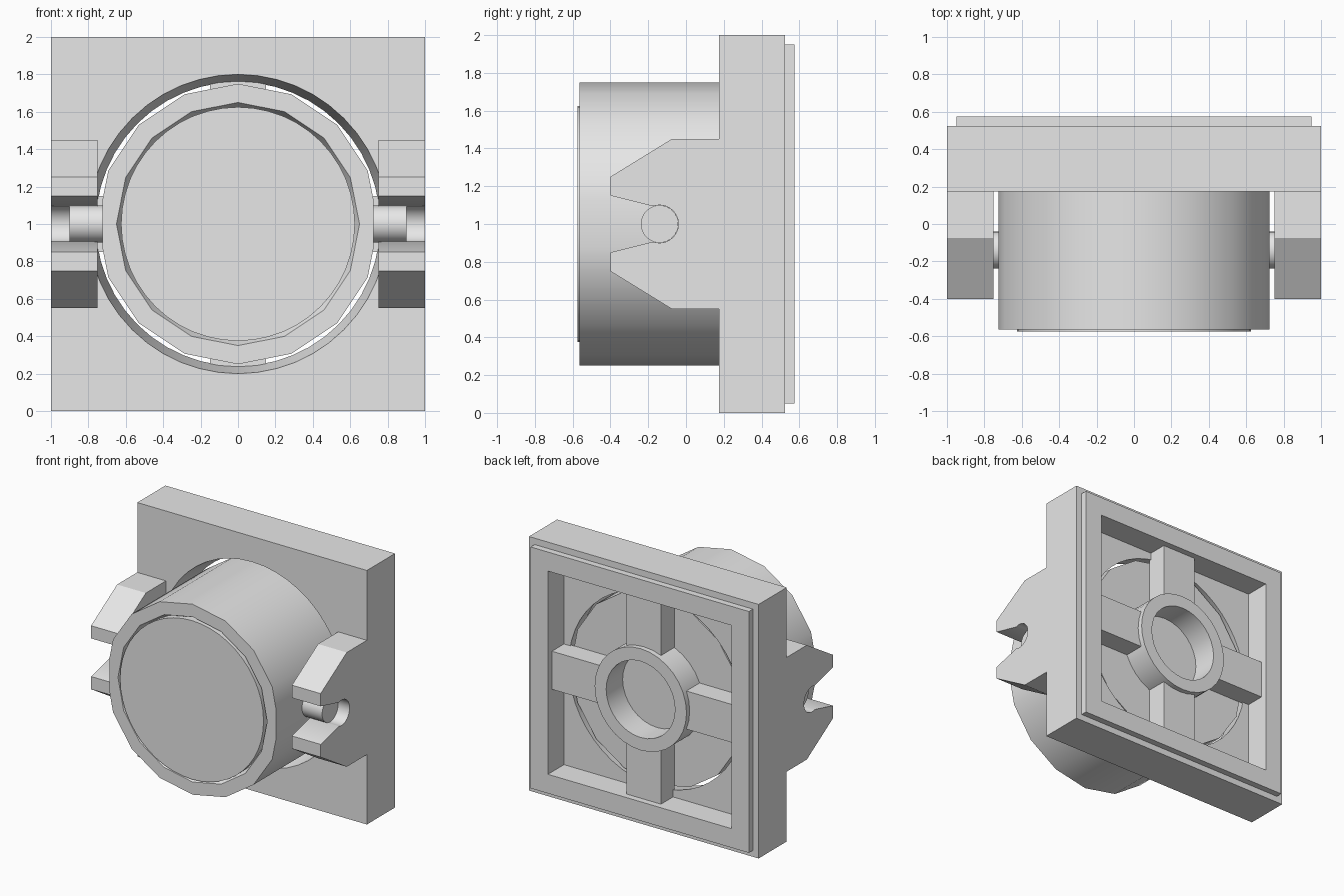
import bpy, bmesh, math
from mathutils import Vector, Matrix

if "Cube" in bpy.data.objects:
    bpy.data.objects.remove(bpy.data.objects["Cube"], do_unlink=True)

grey = bpy.data.materials.new("light_grey")
grey.use_nodes = True
COLOUR = (0.8, 0.8, 0.8, 1)
grey.diffuse_color = COLOUR
grey.node_tree.nodes["Principled BSDF"].inputs["Base Color"].default_value = COLOUR

CENTRE_Z = 1.0


def finish(bm, name, smooth=False):
    bmesh.ops.remove_doubles(bm, verts=bm.verts, dist=1e-5)
    bmesh.ops.recalc_face_normals(bm, faces=bm.faces)
    mesh = bpy.data.meshes.new(name)
    bm.to_mesh(mesh)
    bm.free()
    mesh.materials.append(grey)
    obj = bpy.data.objects.new(name, mesh)
    bpy.context.collection.objects.link(obj)
    if smooth:
        smooth_shade(obj)
    return obj


def smooth_shade(obj):
    bpy.ops.object.select_all(action='DESELECT')
    obj.select_set(True)
    bpy.context.view_layer.objects.active = obj
    bpy.ops.object.shade_smooth_by_angle(angle=math.radians(30))


def box(name, x, y, z):
    """Box from (min, max) pairs."""
    bm = bmesh.new()
    bmesh.ops.create_cube(bm, size=1)
    for v in bm.verts:
        v.co = [p[0] if c < 0 else p[1] for c, p in zip(v.co, (x, y, z))]
    return finish(bm, name)


def lathe(name, profile, sides, flat=None, closed=False):
    """Turn (y, radius) points about the horizontal axis; optionally trim both sides."""
    bm = bmesh.new()
    pts = [bm.verts.new((0, y, r)) for y, r in profile]
    pairs = list(zip(pts, pts[1:])) + ([(pts[-1], pts[0])] if closed else [])
    edges = [bm.edges.new(p) for p in pairs]
    bmesh.ops.spin(bm, geom=pts + edges, cent=(0, 0, 0), axis=(0, 1, 0),
                   angle=math.tau, steps=sides)
    bmesh.ops.remove_doubles(bm, verts=bm.verts, dist=1e-5)
    if flat:
        for s in (-1, 1):
            cut = bmesh.ops.bisect_plane(
                bm, geom=bm.verts[:] + bm.edges[:] + bm.faces[:],
                plane_co=(s * flat, 0, 0), plane_no=(s, 0, 0), clear_outer=True)
            rim = [e for e in cut["geom_cut"] if isinstance(e, bmesh.types.BMEdge)]
            bmesh.ops.contextual_create(bm, geom=rim)
    bmesh.ops.translate(bm, verts=bm.verts, vec=(0, 0, CENTRE_Z))
    return finish(bm, name, True)


def cut(obj, cutters):
    for c in cutters:
        mod = obj.modifiers.new("cut", 'BOOLEAN')
        mod.operation, mod.solver, mod.object = 'DIFFERENCE', 'EXACT', c
        bpy.context.view_layer.objects.active = obj
        bpy.ops.object.modifier_apply(modifier=mod.name)
    smooth_shade(obj)


# Square plate and stepped rear rim, hollowed from behind, with a tapered round opening
plate = box("plate", (-1, 1), (0.175, 0.525), (0, 2))
rim = box("rear_rim", (-0.95, 0.95), (0.525, 0.575), (0.05, 1.95))
cavity = box("cavity_cutter", (-0.8, 0.8), (0.375, 0.7), (0.2, 1.8))
opening = lathe("opening_cutter", [(0.125, 0), (0.125, 0.81), (0.425, 0.75), (0.425, 0)], 48)
cut(plate, [cavity, opening])
cut(rim, [cavity])
for c in (cavity, opening):
    bpy.data.objects.remove(c, do_unlink=True)

# Drum with trimmed sides, and the round lens set in its face
BACK = 0.36
lathe("drum", [(BACK, 0), (BACK, 0.75), (-0.565, 0.75), (-0.565, 0.65),
               (-0.5, 0.62), (-0.5, 0)], 16, flat=0.725)
lathe("lens", [(-0.45, 0), (-0.45, 0.625), (-0.575, 0.625), (-0.575, 0)], 48)

# Rear hub and its four arms
lathe("rear_hub", [(BACK, 0.3), (BACK, 0.4), (0.565, 0.4), (0.565, 0.3)], 32, closed=True)
for name, dx, dz in (("left", 1, 0), ("right", -1, 0), ("upper", 0, 1), ("lower", 0, -1)):
    span = lambda d: sorted((d * 0.35, d * 0.8)) if d else (-0.15, 0.15)
    z = [CENTRE_Z + v for v in span(dz)]
    box(name + "_arm", span(dx), (BACK, 0.525), z)

# Side clips with an open socket, and the pins held in them
PIN_Y, PIN_R = -0.14, 0.1
upper = [(0.175, 0.45), (-0.075, 0.45), (-0.4, 0.25), (-0.4, 0.15)]
arc = [(PIN_Y + PIN_R * math.cos(a), PIN_R * math.sin(a))
       for a in (math.radians(110 - 220 * i / 20) for i in range(21))]
outline = upper + arc + [(y, -z) for y, z in reversed(upper)]
for name, s in (("left", 1), ("right", -1)):
    bm = bmesh.new()
    face = bm.faces.new([bm.verts.new((s * 0.75, y, CENTRE_Z + z)) for y, z in outline])
    ext = bmesh.ops.extrude_face_region(bm, geom=[face])
    moved = [g for g in ext["geom"] if isinstance(g, bmesh.types.BMVert)]
    bmesh.ops.translate(bm, verts=moved, vec=(s * 0.25, 0, 0))
    finish(bm, name + "_clip", True)

    bm = bmesh.new()
    place = Matrix.Translation(Vector((s * 0.8, PIN_Y, CENTRE_Z))) @ Matrix.Rotation(math.pi / 2, 4, 'Y')
    bmesh.ops.create_cone(bm, cap_ends=True, segments=32, radius1=PIN_R - 0.001,
                          radius2=PIN_R - 0.001, depth=0.2, matrix=place)
    finish(bm, name + "_pin", True)
